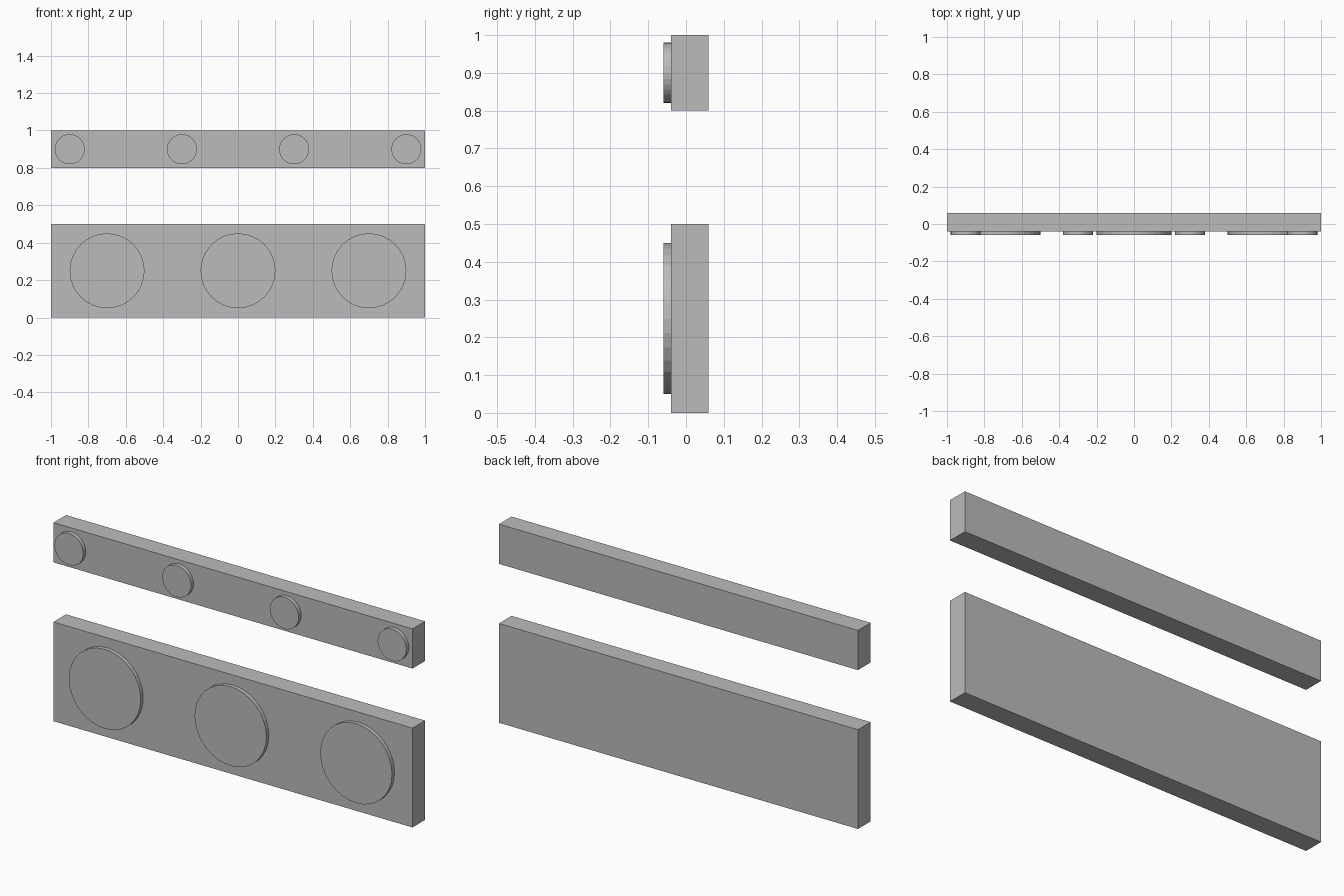
import bpy
import math

if "Cube" in bpy.data.objects:
    bpy.data.objects.remove(bpy.data.objects["Cube"])

grey = bpy.data.materials.new("plain_grey")
grey.diffuse_color = (0.5, 0.5, 0.5, 1)
grey.use_nodes = True
grey.node_tree.nodes["Principled BSDF"].inputs["Base Color"].default_value = grey.diffuse_color

BLOCK = 0.1      # edge length of one building block
FACE_Y = -0.04   # front plane of the blocks
DISC_DEPTH = 0.02


def block_beam(name, z, rows, columns=20):
    """Beam stacked from cubes, starting at height z."""
    bpy.ops.mesh.primitive_cube_add(
        size=BLOCK,
        location=(-1 + BLOCK / 2, FACE_Y + BLOCK / 2, z + BLOCK / 2))
    beam = bpy.context.object
    beam.name = name
    beam.data.materials.append(grey)
    for label, count, step in (("columns", columns, (BLOCK, 0, 0)),
                               ("rows", rows, (0, 0, BLOCK))):
        array = beam.modifiers.new(label, 'ARRAY')
        array.count = count
        array.use_relative_offset = False
        array.use_constant_offset = True
        array.constant_offset_displace = step


def disc(name, x, z, radius):
    """Flat round plate on the front of a beam."""
    bpy.ops.mesh.primitive_cylinder_add(
        vertices=32, radius=radius, depth=DISC_DEPTH,
        location=(x, FACE_Y - DISC_DEPTH / 2, z),
        rotation=(math.pi / 2, 0, 0))
    plate = bpy.context.object
    plate.name = name
    plate.data.materials.append(grey)


# Wide lower panel and narrow upper beam
block_beam("lower_panel", 0.0, 5)
block_beam("upper_beam", 0.8, 2)

# Three large discs below, four small discs above
for i, x in enumerate((-0.7, 0.0, 0.7)):
    disc(f"large_disc_{i + 1}", x, 0.25, 0.2)
for i, x in enumerate((-0.9, -0.3, 0.3, 0.9)):
    disc(f"small_disc_{i + 1}", x, 0.9, 0.08)
